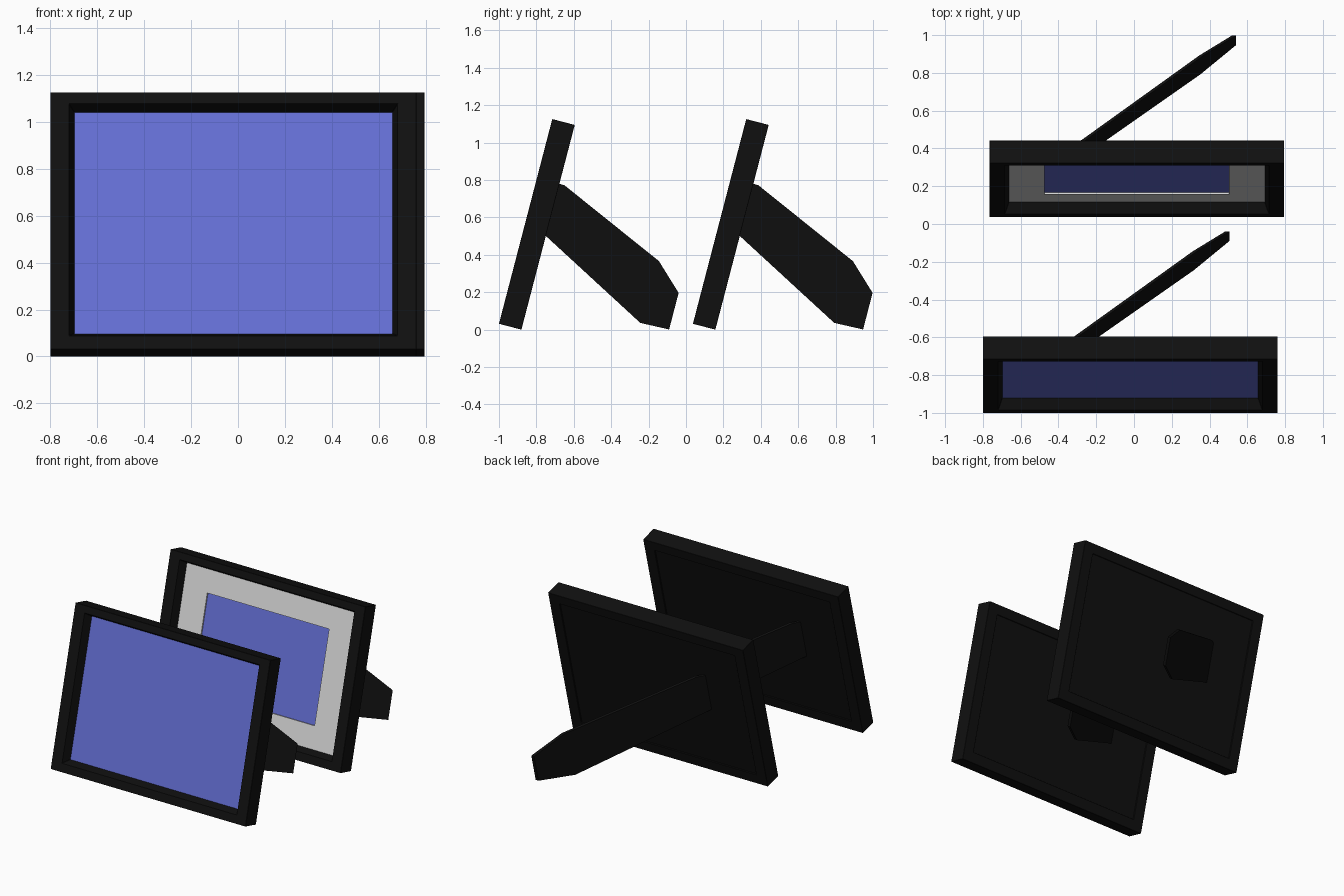
import bpy, bmesh, math
from mathutils import Matrix

cube = bpy.data.objects.get("Cube")
if cube:
    bpy.data.objects.remove(cube, do_unlink=True)


def material(name, rgb):
    m = bpy.data.materials.new(name)
    m.use_nodes = True
    m.diffuse_color = (*rgb, 1)
    m.node_tree.nodes["Principled BSDF"].inputs["Base Color"].default_value = (*rgb, 1)
    return m


BLACK = material("black", (0.005, 0.005, 0.005))
BLUE = material("picture blue", (0.13, 0.16, 0.67))
WHITE = material("mat white", (0.7, 0.7, 0.7))
TILT = Matrix.Rotation(math.radians(-14.6), 4, "X")


# Local axes: x across, y through the thickness, z up the leaning face
def finish(name, bm, mat, place, bevel=0):
    bmesh.ops.recalc_face_normals(bm, faces=bm.faces)
    me = bpy.data.meshes.new(name)
    bm.to_mesh(me)
    bm.free()
    me.materials.append(mat)
    ob = bpy.data.objects.new(name, me)
    bpy.context.collection.objects.link(ob)
    ob.matrix_world = place
    if bevel:
        mod = ob.modifiers.new("soft edges", "BEVEL")
        mod.width = bevel
        mod.segments = 1
    return ob


def loft(name, rects, mat, place, closed, bevel=0):
    """Join rectangles (half width, bottom, top, depth) into a ring or a solid."""
    bm = bmesh.new()
    rings = [[bm.verts.new(p) for p in ((-w, d, b), (w, d, b), (w, d, t), (-w, d, t))]
             for w, b, t, d in rects]
    pairs = list(zip(rings, rings[1:]))
    if closed:
        pairs.append((rings[-1], rings[0]))
    else:
        bm.faces.new(rings[0])
        bm.faces.new(rings[-1])
    for r, s in pairs:
        for i in range(4):
            j = (i + 1) % 4
            bm.faces.new((r[i], r[j], s[j], s[i]))
    return finish(name, bm, mat, place, bevel)


def slab(name, size, front, back, mat, place):
    return loft(name, [(*size, front), (*size, back)], mat, place, False)


OUTER = (0.78, 0, 1.131)
LIP = (0.70, 0.06, 1.08)
OPENING = (0.6775, 0.083, 1.059)
BACK = (0.70, 0.075, 1.062)
WINDOW = (0.4875, 0.242, 0.90)

# Easel leg outline as (depth, height), seen from the side
LEG = [(0.112, 0.524), (0.112, 0.806), (0.152, 0.805), (0.743, 0.54),
       (0.888, 0.402), (0.888, 0.2), (0.73, 0.195)]


def easel_leg(name, place):
    bm = bmesh.new()
    sides = []
    for shift in (0, -0.022):
        sides.append([bm.verts.new((0.525 + shift + 1.19 * (d - 0.888), d, h))
                      for d, h in LEG])
        bm.faces.new(sides[-1])
    for i in range(len(LEG)):
        j = (i + 1) % len(LEG)
        bm.faces.new((sides[0][i], sides[0][j], sides[1][j], sides[1][i]))
    finish(name, bm, BLACK, place)


def picture_frame(label, x, y, matted):
    place = Matrix.Translation((x, y, 0.031)) @ TILT
    # Moulding with a sloped inner edge and a rebate at the back
    loft(label + "_frame", [(*OUTER, 0), (*OUTER, 0.124), (*BACK, 0.124),
                            (*BACK, 0.108), (*OPENING, 0.108),
                            (*OPENING, 0.061), (*LIP, 0)],
         BLACK, place, True, 0.003)
    slab(label + "_back_panel", BACK, 0.092, 0.115, BLACK, place)
    easel_leg(label + "_easel_leg", place)
    if matted:
        # Mat board with a window over the photo
        loft(label + "_mat", [(*OPENING, 0.061), (*OPENING, 0.08),
                              (*WINDOW, 0.08), (*WINDOW, 0.061)],
             WHITE, place, True)
        slab(label + "_photo", WINDOW, 0.071, 0.092, BLUE, place)
    else:
        slab(label + "_photo", OPENING, 0.061, 0.092, BLUE, place)


picture_frame("front", -0.02, -1.0, False)
picture_frame("rear", 0.015, 0.037, True)
